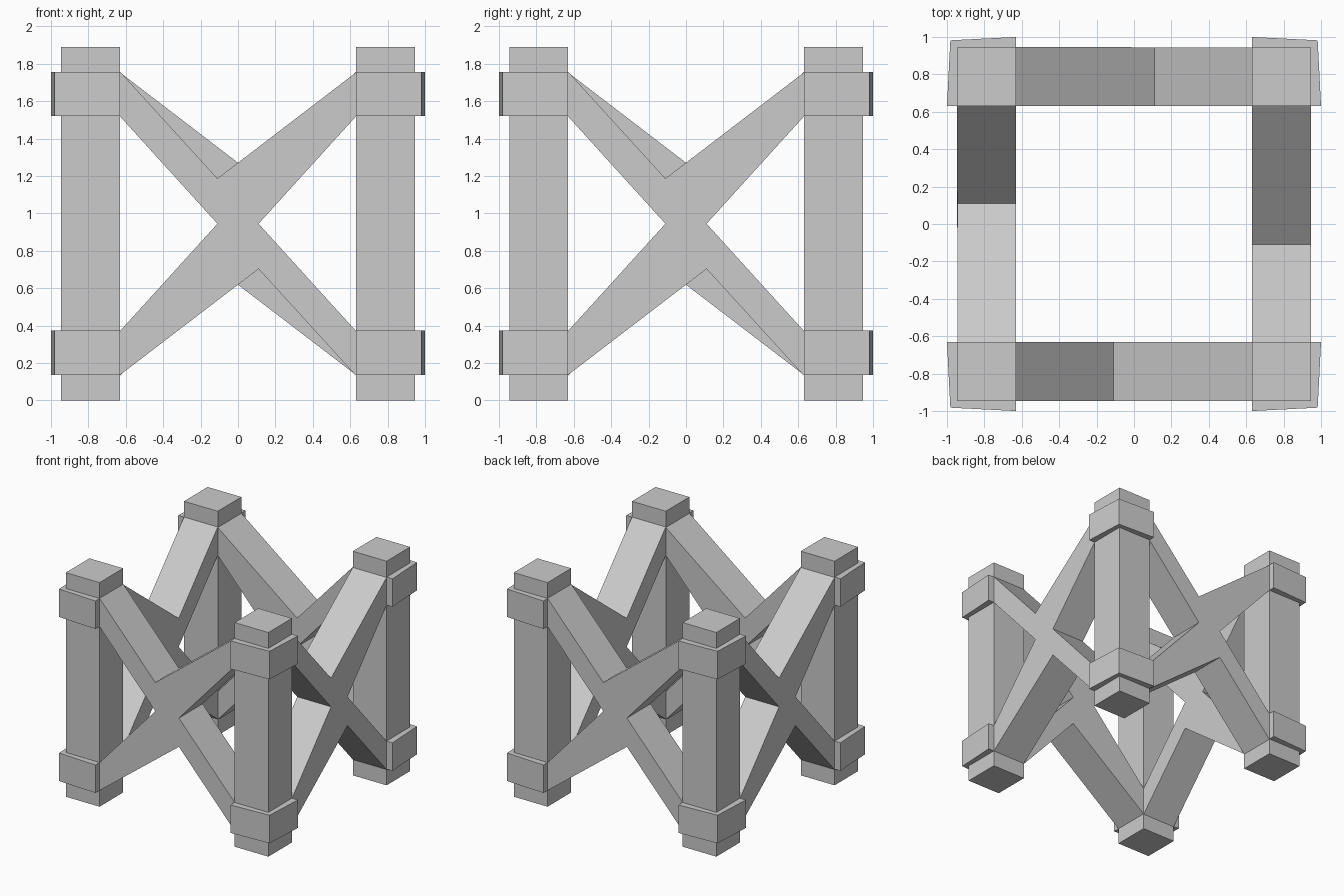
import bpy, bmesh
from math import pi
from mathutils import Matrix, Vector

if "Cube" in bpy.data.objects:
    bpy.data.objects.remove(bpy.data.objects["Cube"])

IN, OUT = 0.63, 0.945   # inner and outer faces of the frame
HEIGHT = 1.89


def prism(name, profile, direction, turn):
    """Extrude a flat outline along a direction, then turn it about z."""
    bm = bmesh.new()
    face = bm.faces.new([bm.verts.new(p) for p in profile])
    ext = bmesh.ops.extrude_face_region(bm, geom=[face], use_keep_orig=True)
    top = [v for v in ext["geom"] if isinstance(v, bmesh.types.BMVert)]
    bmesh.ops.translate(bm, verts=top, vec=Vector(direction))
    bmesh.ops.transform(bm, matrix=Matrix.Rotation(turn, 4, 'Z'), verts=bm.verts)
    bmesh.ops.recalc_face_normals(bm, faces=bm.faces)
    mesh = bpy.data.meshes.new(name)
    bm.to_mesh(mesh)
    bm.free()
    obj = bpy.data.objects.new(name, mesh)
    bpy.context.collection.objects.link(obj)
    return obj


# Square post outline, L-shaped corner band outline
post = [(IN, IN), (OUT, IN), (OUT, OUT), (IN, OUT)]
band = [(OUT, IN), (1.0, IN), (0.982, 0.982), (IN, 1.0), (IN, OUT), (OUT, OUT)]

# Half of the cross brace; the other half is its half-turn about the centre
mid = HEIGHT / 2
half = [(-IN, 0.137), (-IN, 0.372), (-0.11, mid), (-IN, 1.518), (-IN, 1.757), (-0.11, 1.187)]
cross = half + [(-x, HEIGHT - z) for x, z in half]

for i in range(4):
    turn = i * pi / 2
    prism(f"post_{i}", [(x, y, 0) for x, y in post], (0, 0, HEIGHT), turn)
    for label, z in (("lower", 0.137), ("upper", 1.52)):
        prism(f"{label}_band_{i}", [(x, y, z) for x, y in band], (0, 0, 0.236), turn)
    prism(f"cross_brace_{i}", [(x, -OUT, z) for x, z in cross], (0, OUT - IN, 0), turn)
